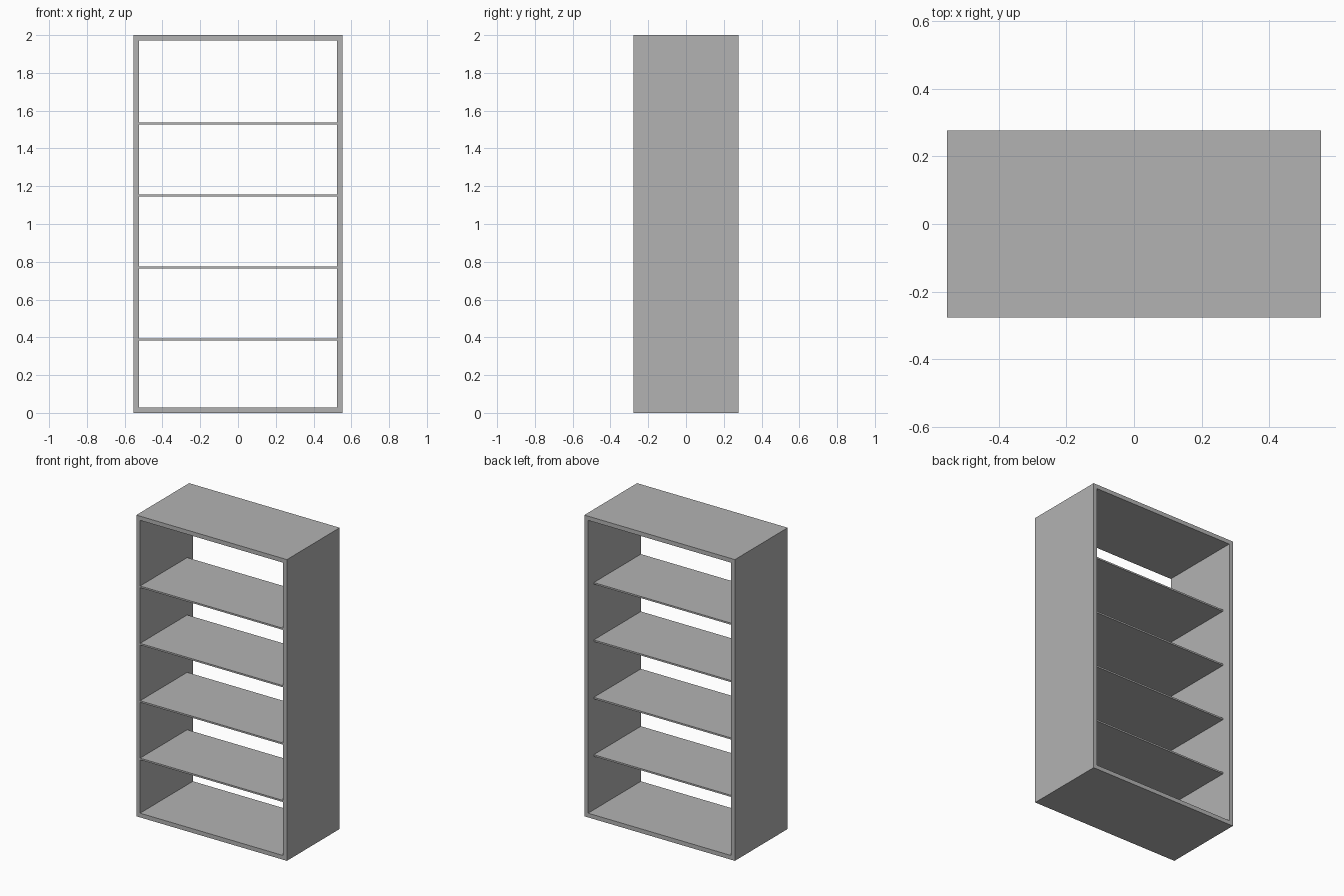
import bpy

# Remove the default cube
cube = bpy.data.objects.get("Cube")
if cube:
    bpy.data.objects.remove(cube, do_unlink=True)

# Single flat colour
grey = bpy.data.materials.new("light grey")
grey.use_nodes = True
COLOUR = (0.45, 0.45, 0.45, 1)
grey.diffuse_color = COLOUR
grey.node_tree.nodes["Principled BSDF"].inputs["Base Color"].default_value = COLOUR

# Overall half sizes and board thicknesses
HALF_W, HALF_D, HEIGHT = 0.553, 0.277, 2.0
BOARD = 0.028
SHELF = 0.011
SHELF_BACK = 0.217


def box(name, low, high):
    """Add a box spanning two opposite corners."""
    centre = [(a + b) / 2 for a, b in zip(low, high)]
    bpy.ops.mesh.primitive_cube_add(size=1, location=centre)
    obj = bpy.context.object
    obj.name = name
    obj.scale = [b - a for a, b in zip(low, high)]
    bpy.ops.object.transform_apply(location=False, rotation=False, scale=True)
    obj.data.materials.append(grey)
    return obj


# Case: one hollow frame, open at front and back
case = box("case", (-HALF_W, -HALF_D, 0), (HALF_W, HALF_D, HEIGHT))
inner = HALF_W - BOARD
opening = box("case_cutter", (-inner, -1, BOARD), (inner, 1, HEIGHT - BOARD))
cut = case.modifiers.new("opening", 'BOOLEAN')
cut.operation = 'DIFFERENCE'
cut.solver = 'EXACT'
cut.object = opening
bpy.context.view_layer.objects.active = case
bpy.ops.object.modifier_apply(modifier=cut.name)
bpy.data.objects.remove(opening, do_unlink=True)

# Shelves: flush at the front, stopping short of the back
for i in range(4):
    z = 0.388 + 0.381 * i
    box(f"shelf_{i + 1}", (-inner, -HALF_D, z - SHELF / 2),
        (inner, SHELF_BACK, z + SHELF / 2))
